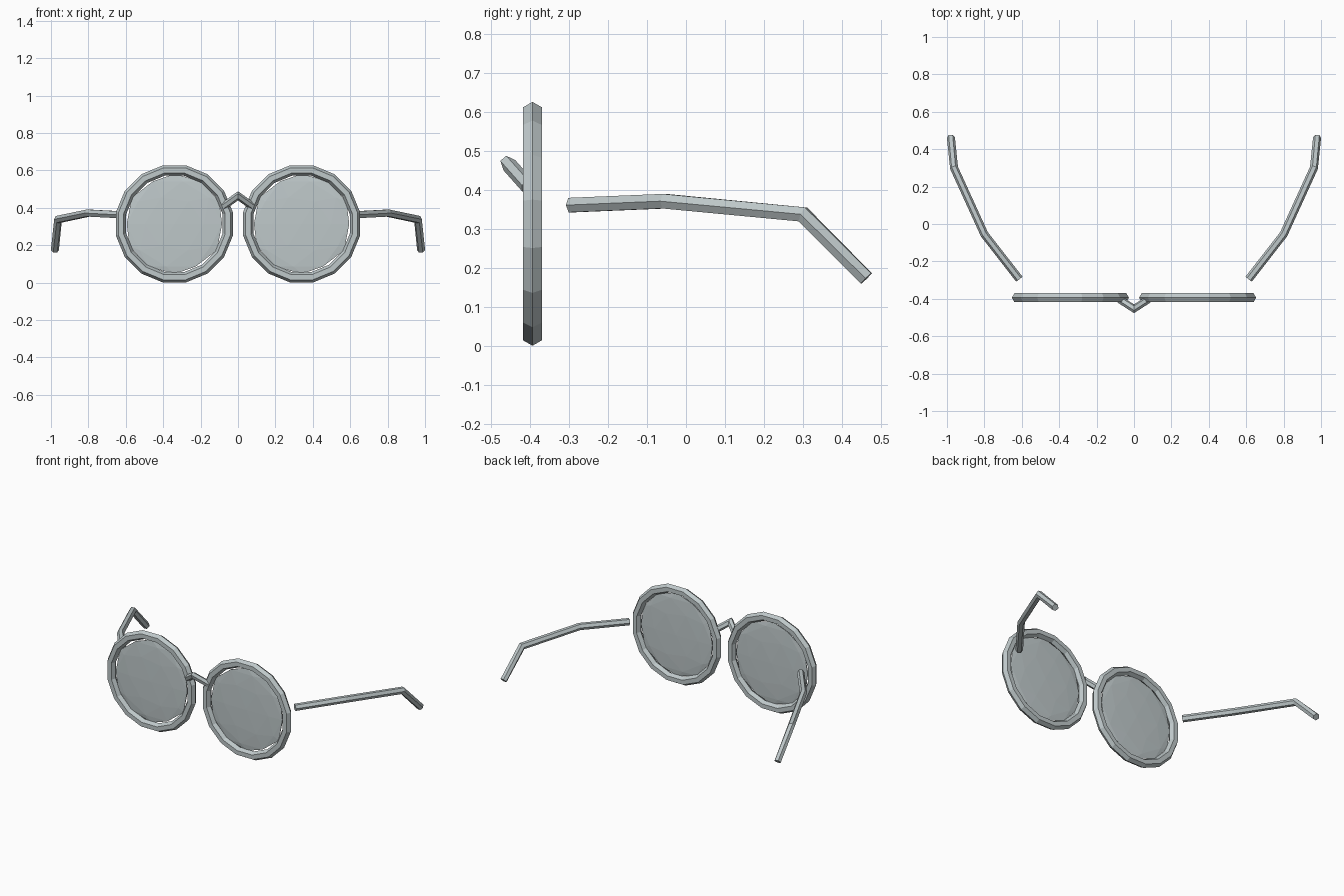
import bpy, bmesh, math
from mathutils import Vector, Matrix

cube = bpy.data.objects.get("Cube")
if cube:
    bpy.data.objects.remove(cube, do_unlink=True)


def material(name, color):
    mat = bpy.data.materials.new(name)
    mat.use_nodes = True
    mat.diffuse_color = color
    mat.node_tree.nodes["Principled BSDF"].inputs["Base Color"].default_value = color
    return mat


silver = material("silver grey", (0.52, 0.58, 0.59, 1))


def finish(bm, name):
    bmesh.ops.recalc_face_normals(bm, faces=bm.faces)
    mesh = bpy.data.meshes.new(name)
    bm.to_mesh(mesh)
    bm.free()
    mesh.materials.append(silver)
    obj = bpy.data.objects.new(name, mesh)
    bpy.context.collection.objects.link(obj)
    return obj


def tube(name, points, radius, side_hint, closed=False, sides=6):
    """Sweep a hexagon along a path with mitred corners."""
    pts = [Vector(p) for p in points]
    n = len(pts)
    bm = bmesh.new()
    rings = []
    for i, p in enumerate(pts):
        before = pts[i - 1] if closed or i > 0 else None
        after = pts[(i + 1) % n] if closed or i < n - 1 else None
        d_in = (p - before).normalized() if before is not None else None
        d_out = (after - p).normalized() if after is not None else None
        d_in, d_out = d_in or d_out, d_out or d_in
        tangent = (d_in + d_out).normalized()
        miter = 1 / max(tangent.dot(d_in), 0.5)
        up = Vector(side_hint)
        across = tangent.cross(up).normalized()
        up = across.cross(tangent).normalized()
        bend = d_out - d_in
        bend = bend.normalized() if bend.length > 1e-5 else None
        ring = []
        for k in range(sides):
            a = math.tau * k / sides
            off = radius * (math.cos(a) * across + math.sin(a) * up)
            if bend is not None:
                off += bend * off.dot(bend) * (miter - 1)
            ring.append(bm.verts.new(p + off))
        rings.append(ring)
    for i in range(n if closed else n - 1):
        r0, r1 = rings[i], rings[(i + 1) % n]
        for k in range(sides):
            j = (k + 1) % sides
            bm.faces.new((r0[k], r0[j], r1[j], r1[k]))
    if not closed:
        bm.faces.new(rings[0])
        bm.faces.new(rings[-1])
    return finish(bm, name)


LENS_X, LENS_Y, LENS_Z = 0.34, -0.394, 0.314

for side, label in ((1, "left"), (-1, "right")):
    # Round rim with a hexagonal section
    steps = 16
    circle = []
    for i in range(steps):
        a = math.tau * (i + 0.5) / steps
        circle.append((side * LENS_X + 0.291 * math.cos(a), LENS_Y,
                       LENS_Z + 0.291 * math.sin(a)))
    tube(label + "_rim", circle, 0.0275, (0, 1, 0), closed=True)

    # Thin faceted lens
    bm = bmesh.new()
    bmesh.ops.create_icosphere(bm, subdivisions=2, radius=0.268)
    bmesh.ops.transform(bm, verts=bm.verts, matrix=Matrix.Translation(
        (side * LENS_X, LENS_Y, LENS_Z)) @ Matrix.Diagonal((1, 0.04, 1, 1)))
    finish(bm, label + "_lens")

    # Temple arm bending down behind the ear
    arm = [(0.613, -0.295, 0.362), (0.80, -0.055, 0.372),
           (0.962, 0.30, 0.338), (0.979, 0.463, 0.174)]
    tube(label + "_temple_arm", [(side * x, y, z) for x, y, z in arm],
         0.0215, (0, 0, 1))

# Nose bridge, an arched bar in front of the rims
tube("nose_bridge", [(-0.075, -0.405, 0.41), (0, -0.453, 0.464),
                     (0.075, -0.405, 0.41)], 0.02, (0, -0.66, 0.75))
